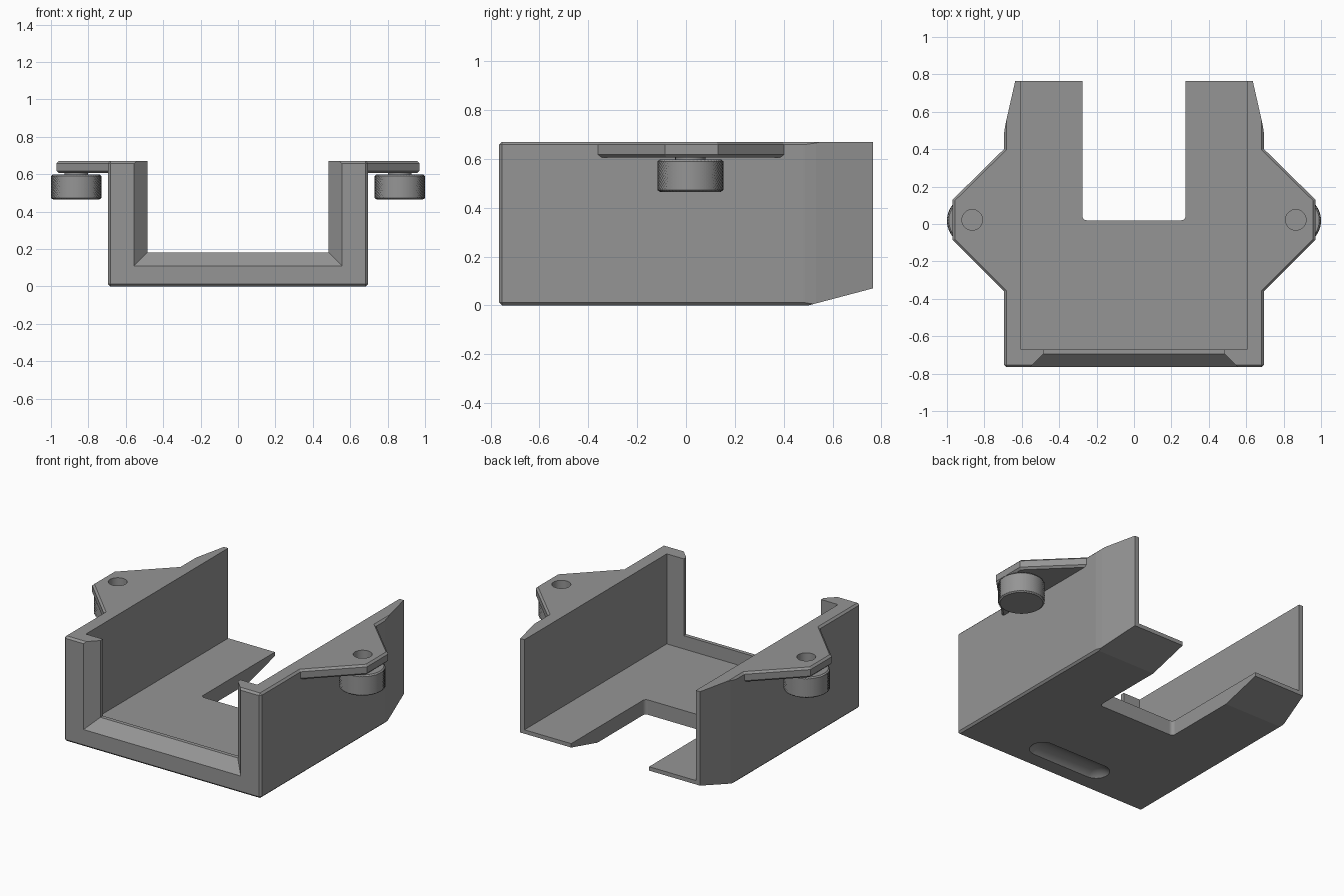
import bpy, bmesh, math
from mathutils import Vector

if "Cube" in bpy.data.objects:
    bpy.data.objects.remove(bpy.data.objects["Cube"])

grey = bpy.data.materials.new("grey")
grey.diffuse_color = (0.30, 0.30, 0.30, 1)
grey.use_nodes = True
grey.node_tree.nodes["Principled BSDF"].inputs["Base Color"].default_value = grey.diffuse_color


def make_object(name, bm, smooth=False):
    bmesh.ops.recalc_face_normals(bm, faces=bm.faces)
    for f in bm.faces:
        f.smooth = smooth and len(f.verts) <= 4
    mesh = bpy.data.meshes.new(name)
    bm.to_mesh(mesh)
    bm.free()
    mesh.materials.append(grey)
    ob = bpy.data.objects.new(name, mesh)
    bpy.context.collection.objects.link(ob)
    return ob


def prism(points, z0, z1):
    bm = bmesh.new()
    face = bm.faces.new([bm.verts.new((x, y, z0)) for x, y in points])
    new = bmesh.ops.extrude_face_region(bm, geom=[face])["geom"]
    bmesh.ops.translate(bm, vec=(0, 0, z1 - z0),
                        verts=[v for v in new if isinstance(v, bmesh.types.BMVert)])
    bmesh.ops.recalc_face_normals(bm, faces=bm.faces)
    return bm


def box(x, y0, y1, z0, z1):
    return prism([(-x, y0), (x, y0), (x, y1), (-x, y1)], z0, z1)


def combine(target, other, operation):
    mod = target.modifiers.new(operation, 'BOOLEAN')
    mod.operation, mod.object, mod.solver = operation, other, 'EXACT'
    bpy.context.view_layer.objects.active = target
    bpy.ops.object.modifier_apply(modifier=mod.name)
    bpy.data.objects.remove(other, do_unlink=True)


def trim(bm, point, normal):
    bmesh.ops.bisect_plane(bm, geom=bm.verts[:] + bm.edges[:] + bm.faces[:],
                           plane_co=point, plane_no=normal, clear_outer=True)
    bmesh.ops.holes_fill(bm, edges=[e for e in bm.edges if e.is_boundary])


# Outer block with chamfered edges, tapering at the back
bm = box(0.695, -0.765, 1.2, 0, 0.67)
bmesh.ops.bevel(bm, geom=bm.edges[:], offset=0.012, segments=1, affect='EDGES')
side, under = math.atan2(0.06, 0.265), math.atan2(0.07, 0.265)
for k in (0.33, 0.67, 1.0):
    y = 0.47 + 0.03 * k
    a = side * k
    for s in (-1, 1):
        trim(bm, (s * (0.695 - 0.003 * (k - 0.33) * (k < 1)), y, 0),
             Vector((s * math.cos(a), math.sin(a), 0)))
trim(bm, (0, 0.50, 0), Vector((0, math.sin(under), -math.cos(under))))
trim(bm, (0, 0.765, 0), Vector((0, 1, 0)))
body = make_object("cradle_body", bm)

# Side ears with a round hole
EAR_X, EAR_Y = 0.865, 0.022
for s in (-1, 1):
    pts = [(0.645, -0.41), (0.97, -0.085), (0.97, 0.13), (0.645, 0.45)]
    bm = prism([(s * x, y) for x, y in pts], 0.605, 0.67)
    rim = [e for e in bm.edges if abs(e.verts[0].co.z - e.verts[1].co.z) < 1e-4
           and max(abs(v.co.x) for v in e.verts) > 0.7]
    bmesh.ops.bevel(bm, geom=rim, offset=0.012, segments=1, affect='EDGES')
    combine(body, make_object("ear", bm), 'UNION')
    circle = [(s * EAR_X + 0.055 * math.cos(t * math.tau / 40),
               EAR_Y + 0.055 * math.sin(t * math.tau / 40)) for t in range(40)]
    combine(body, make_object("ear_hole", prism(circle, 0.58, 0.75), True), 'DIFFERENCE')

# Main cavity, open at the top and back
combine(body, make_object("cavity", box(0.605, -0.67, 1.0, 0.095, 1.0)), 'DIFFERENCE')

# Front opening with a sloped lip that widens towards the front
bm = bmesh.new()
rings = []
for y, x, z in ((-0.775, 0.565, 0.10), (-0.695, 0.485, 0.18), (-0.60, 0.485, 0.18)):
    rings.append([bm.verts.new(p) for p in ((-x, y, z), (x, y, z), (x, y, 1), (-x, y, 1))])
for a, b in zip(rings, rings[1:]):
    for i in range(4):
        bm.faces.new((a[i], a[(i + 1) % 4], b[(i + 1) % 4], b[i]))
bm.faces.new(rings[0])
bm.faces.new(rings[-1])
combine(body, make_object("front_opening", bm), 'DIFFERENCE')

# Floor notch with small rounded corners
r, w, y0 = 0.022, 0.275, 0.02
notch = [(-w, 1.0)]
for cx, start in ((-w + r, math.pi), (w - r, 1.5 * math.pi)):
    for i in range(7):
        t = start + i * math.pi / 12
        notch.append((cx + r * math.cos(t), y0 + r + r * math.sin(t)))
notch.append((w, 1.0))
combine(body, make_object("notch", prism(notch, -0.1, 0.3)), 'DIFFERENCE')

# Shallow finger scoop under the front
bm = bmesh.new()
bmesh.ops.create_uvsphere(bm, u_segments=64, v_segments=32, radius=0.12)
for v in bm.verts:
    if abs(v.co.x) > 1e-4:
        v.co.x += math.copysign(0.2, v.co.x)
    v.co += Vector((0, -0.58, -0.09))
combine(body, make_object("scoop", bm, True), 'DIFFERENCE')


# Knurled thumb knobs under the ears
def knob(name, cx):
    n, rows = 100, 16
    profile = [(0.124, 0.465, 0)]
    for j in range(rows + 1):
        profile.append((0.135, 0.472 + 0.118 * j / rows, j % 2 + 1))
    profile += [(0.125, 0.598, 0), (0.062, 0.598, 0), (0.062, 0.61, 0)]
    bm = bmesh.new()
    rings = []
    for rad, z, knurl in profile:
        ring = []
        for i in range(n):
            rr = rad - (0.005 if knurl and (i + knurl) % 2 else 0)
            t = i * math.tau / n
            ring.append(bm.verts.new((cx + rr * math.cos(t), EAR_Y - 0.004 + rr * math.sin(t), z)))
        rings.append(ring)
    for a, b in zip(rings, rings[1:]):
        for i in range(n):
            bm.faces.new((a[i], a[(i + 1) % n], b[(i + 1) % n], b[i]))
    bm.faces.new(rings[0])
    bm.faces.new(rings[-1])
    make_object(name, bm)


knob("left_knob", -EAR_X)
knob("right_knob", EAR_X)
